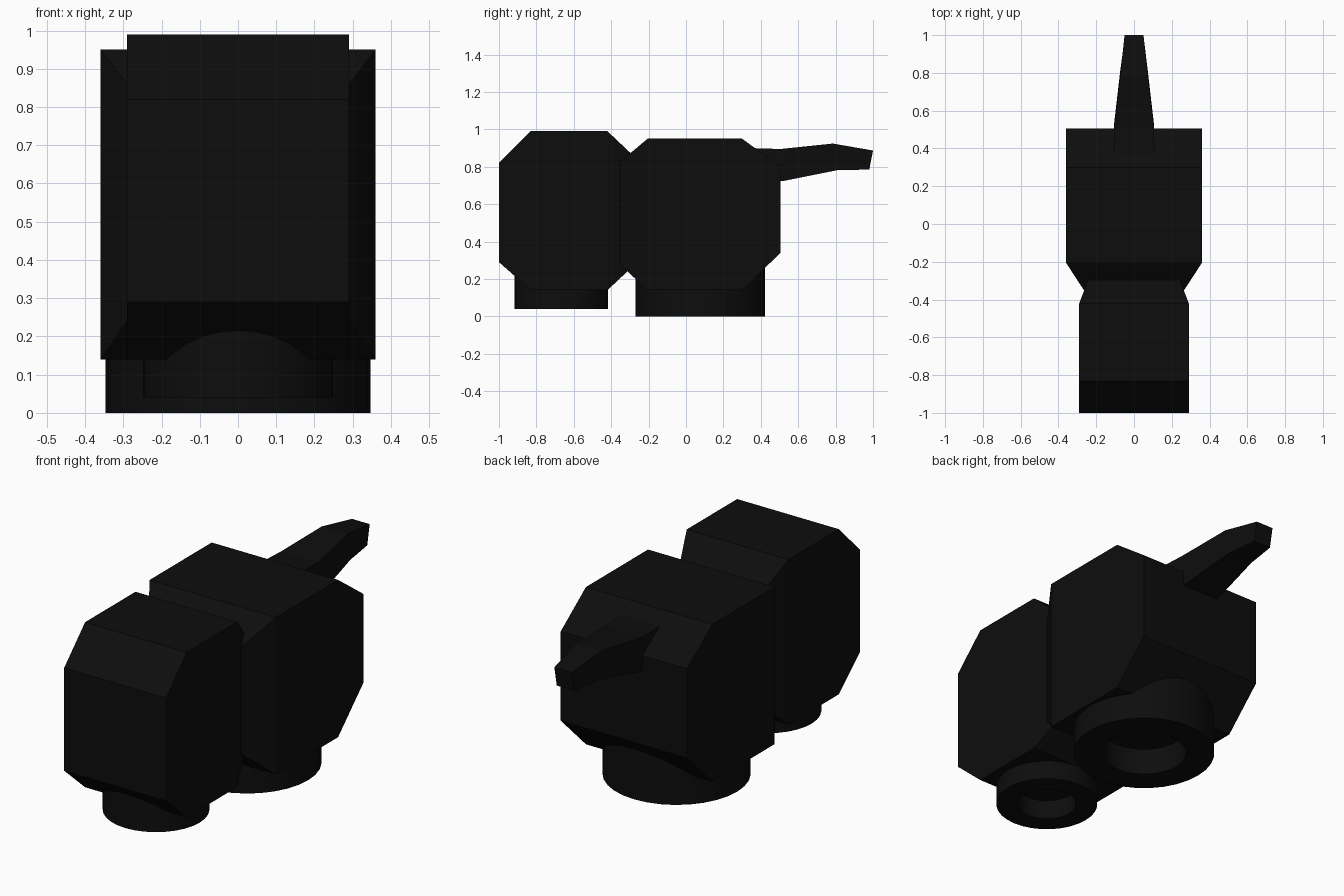
import bpy, bmesh, math

if "Cube" in bpy.data.objects:
    bpy.data.objects.remove(bpy.data.objects["Cube"])

black = bpy.data.materials.new("black_plastic")
black.diffuse_color = (0.004, 0.004, 0.004, 1)
black.use_nodes = True
black.node_tree.nodes["Principled BSDF"].inputs["Base Color"].default_value = black.diffuse_color


def finish(name, bm):
    bmesh.ops.recalc_face_normals(bm, faces=bm.faces)
    mesh = bpy.data.meshes.new(name)
    bm.to_mesh(mesh)
    bm.free()
    mesh.materials.append(black)
    obj = bpy.data.objects.new(name, mesh)
    bpy.context.collection.objects.link(obj)
    return obj


def loft(name, stations):
    """Rectangular sections (half width, y bottom, z bottom, y top, z top) joined along y."""
    bm = bmesh.new()
    rings = [[bm.verts.new(p) for p in ((-w, yb, zb), (w, yb, zb), (w, yt, zt), (-w, yt, zt))]
             for w, yb, zb, yt, zt in stations]
    for a, b in zip(rings, rings[1:]):
        for i in range(4):
            j = (i + 1) % 4
            bm.faces.new((a[i], a[j], b[j], b[i]))
    bm.faces.new(rings[0])
    bm.faces.new(rings[-1])
    return finish(name, bm)


def tube(name, y, outer, inner, z0, z1, sides=32):
    """Ring-shaped collar with an open centre."""
    bm = bmesh.new()
    rings = []
    for r, z in ((outer, z0), (outer, z1), (inner, z1), (inner, z0)):
        rings.append([bm.verts.new((r * math.cos(2 * math.pi * k / sides),
                                    y + r * math.sin(2 * math.pi * k / sides), z))
                      for k in range(sides)])
    for n in range(4):
        a, b = rings[n], rings[(n + 1) % 4]
        for k in range(sides):
            m = (k + 1) % sides
            bm.faces.new((a[k], a[m], b[m], b[k]))
    obj = finish(name, bm)
    bpy.ops.object.select_all(action='DESELECT')
    obj.select_set(True)
    bpy.context.view_layer.objects.active = obj
    bpy.ops.object.shade_smooth_by_angle(angle=math.radians(30))
    return obj


# Front block, chamfered at the front and tapered into the body
loft("front_block", [(0.29, -1.0, 0.29, -1.0, 0.82),
                     (0.29, -0.83, 0.14, -0.83, 0.99),
                     (0.29, -0.42, 0.14, -0.42, 0.99),
                     (0.225, -0.25, 0.30, -0.25, 0.83)])

# Main body, tapered at the front and chamfered at the back
loft("main_body", [(0.22, -0.42, 0.34, -0.42, 0.77),
                   (0.36, -0.205, 0.14, -0.205, 0.95),
                   (0.36, 0.30, 0.14, 0.30, 0.95),
                   (0.36, 0.505, 0.34, 0.505, 0.80)])

# Rear handle
loft("handle", [(0.108, 0.34, 0.725, 0.34, 0.90),
                (0.106, 0.525, 0.725, 0.505, 0.895),
                (0.073, 0.81, 0.782, 0.785, 0.924),
                (0.05, 0.98, 0.785, 1.0, 0.887)])

# Collars underneath
tube("front_collar", -0.667, 0.249, 0.143, 0.04, 0.24)
tube("main_collar", 0.077, 0.346, 0.207, 0.0, 0.28)
